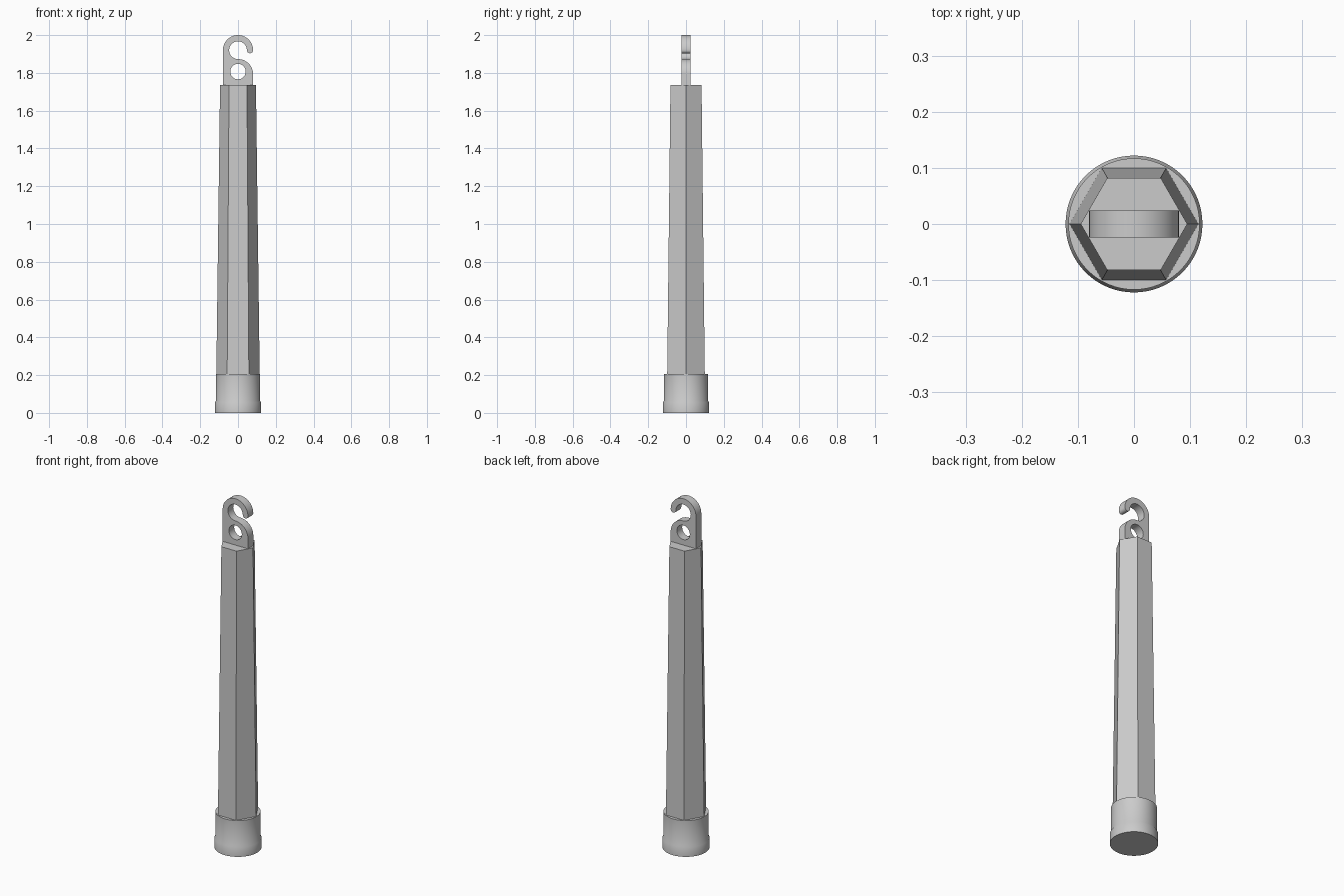
import bpy, bmesh
from math import cos, sin, pi, radians

if "Cube" in bpy.data.objects:
    bpy.data.objects.remove(bpy.data.objects["Cube"])


def loft(name, sides, sections, smooth=False):
    """Stack regular polygon rings given as (radius, z) and close both ends."""
    bm = bmesh.new()
    rings = [[bm.verts.new((r * cos(2 * pi * i / sides), r * sin(2 * pi * i / sides), z))
              for i in range(sides)] for r, z in sections]
    for a, b in zip(rings, rings[1:]):
        for i in range(sides):
            j = (i + 1) % sides
            bm.faces.new((a[i], a[j], b[j], b[i]))
    bm.faces.new(rings[0][::-1])
    bm.faces.new(rings[-1])
    mesh = bpy.data.meshes.new(name)
    bm.to_mesh(mesh)
    bm.free()
    obj = bpy.data.objects.new(name, mesh)
    bpy.context.collection.objects.link(obj)
    if smooth:
        select(obj)
        bpy.ops.object.shade_smooth_by_angle(angle=radians(30))
    return obj


def select(obj):
    bpy.ops.object.select_all(action='DESELECT')
    obj.select_set(True)
    bpy.context.view_layer.objects.active = obj


def arc(cx, cz, r, start, end, steps):
    return [(cx + r * cos(radians(start + (end - start) * i / steps)),
             cz + r * sin(radians(start + (end - start) * i / steps)))
            for i in range(steps + 1)]


# Round end cap with a wider foot rim
loft("end_cap", 64, [(0.122, 0), (0.122, 0.055), (0.117, 0.064), (0.117, 0.205)], True)

# Tapered hexagonal tube
loft("tube", 6, [(0.115, 0.19), (0.095, 1.735)])

# Flat hook: open upper ring flowing into a rounded eyelet tab
R, r, top_z, low_z = 0.08, 0.047, 1.92, 1.793
tip = (R - r) / 2
outline = [(-R, 1.725)]
outline += arc(0, top_z, R, 180, 0, 24)
outline += arc(r + tip, top_z, tip, 0, -180, 8)[1:]
outline += arc(0, top_z, r, 0, 270, 30)[1:]
outline += arc(0, low_z, R, 90, 0, 12)[1:]
outline += [(R, 1.725)]
eyelet = arc(0, 1.807, 0.041, 0, 360, 32)[:-1]

curve = bpy.data.curves.new("hook", 'CURVE')
curve.dimensions = '2D'
curve.fill_mode = 'BOTH'
curve.extrude = 0.024
for points in (outline, eyelet):
    spline = curve.splines.new('POLY')
    spline.points.add(len(points) - 1)
    for p, (x, z) in zip(spline.points, points):
        p.co = (x, z, 0, 1)
    spline.use_cyclic_u = True
hook = bpy.data.objects.new("hook", curve)
hook.rotation_euler.x = pi / 2
bpy.context.collection.objects.link(hook)
select(hook)
bpy.ops.object.convert(target='MESH')
bpy.ops.object.shade_smooth_by_angle(angle=radians(30))
